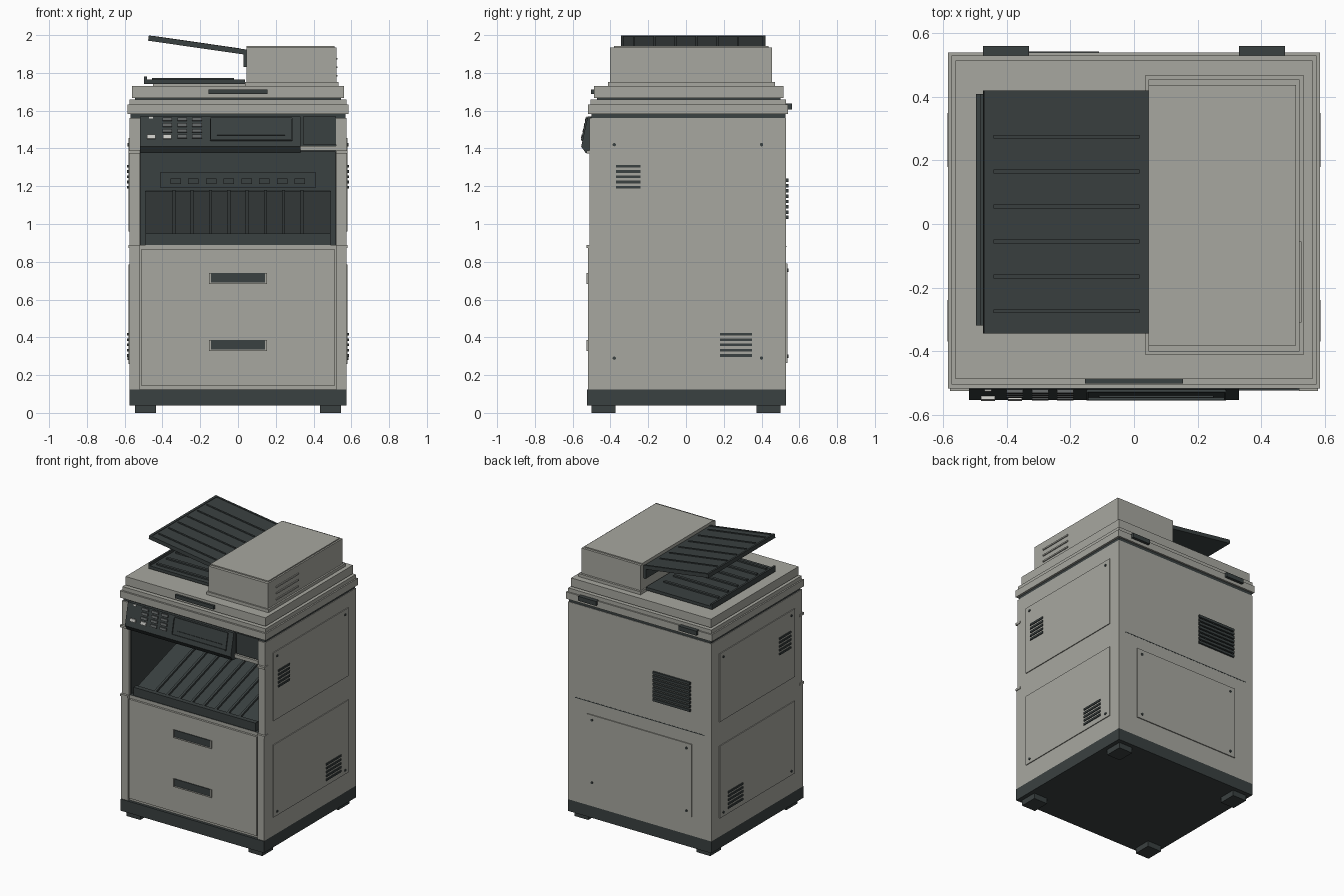
import bpy
import bmesh
import math
from mathutils import Matrix, Vector

default = bpy.data.objects.get("Cube")
if default:
    bpy.data.objects.remove(default, do_unlink=True)


def material(name, red, green, blue):
    mat = bpy.data.materials.new(name)
    mat.use_nodes = True
    color = (red, green, blue, 1)
    mat.diffuse_color = color
    mat.node_tree.nodes["Principled BSDF"].inputs["Base Color"].default_value = color
    return mat


casing = material("warm grey casing", .39, .39, .35)
dark = material("charcoal plastic", .042, .052, .052)
pale = material("pale key", .6, .6, .57)
key_grey = material("key grey", .12, .13, .13)


def finish(name, bm, *mats):
    bmesh.ops.recalc_face_normals(bm, faces=bm.faces)
    mesh = bpy.data.meshes.new(name)
    bm.to_mesh(mesh)
    bm.free()
    for mat in mats:
        mesh.materials.append(mat)
    obj = bpy.data.objects.new(name, mesh)
    bpy.context.collection.objects.link(obj)
    return obj


def add_box(bm, x, y, z, turn=None):
    """Add a box spanning three (low, high) ranges, optionally turned."""
    spans = (x, y, z)
    centre = Vector([(low + high) / 2 for low, high in spans])
    size = Vector([high - low for low, high in spans])
    place = Matrix.Translation(centre) @ Matrix.Diagonal(size).to_4x4()
    if turn:
        place = turn @ place
    bmesh.ops.create_cube(bm, size=1, matrix=place)


def box(name, mat, x, y, z, turn=None):
    bm = bmesh.new()
    add_box(bm, x, y, z, turn)
    return finish(name, bm, mat)


def boxes(name, mat, spans, turn=None):
    bm = bmesh.new()
    for x, y, z in spans:
        add_box(bm, x, y, z, turn)
    return finish(name, bm, mat)


def extrude_profile(bm, profile, x):
    face = bm.faces.new([bm.verts.new((x[0], y, z)) for y, z in profile])
    grown = bmesh.ops.extrude_face_region(bm, geom=[face])["geom"]
    moved = [v for v in grown if isinstance(v, bmesh.types.BMVert)]
    bmesh.ops.translate(bm, verts=moved, vec=(x[1] - x[0], 0, 0))


def around(centre, half):
    return (centre - half, centre + half)


def side_span(side, inner, outer):
    return tuple(sorted((side * inner, side * outer)))


def screws(name, points, axis):
    bm = bmesh.new()
    for point in points:
        place = Matrix.Translation(point) @ Matrix.Rotation(math.pi / 2, 4, axis)
        bmesh.ops.create_cone(bm, cap_ends=True, segments=12, radius1=.009,
                              radius2=.009, depth=.008, matrix=place)
    finish(name, bm, dark)


# Base and feet
box("base_plinth", dark, around(0, .575), (-.525, .53), (.04, .125))
boxes("feet", dark, [(around(sx * .49, .055), around(sy * .437, .063), (0, .04))
                     for sx in (-1, 1) for sy in (-1, 1)])

# Cabinet core with a dark paper bay
core = bmesh.new()
extrude_profile(core, [(-.505, .125), (.53, .125), (.53, 1.56), (-.49, 1.56),
                       (-.49, 1.385), (.3, 1.385), (.3, .89), (-.505, .89)],
                around(0, .52))
for face in core.faces:
    middle = face.calc_center_median()
    if .88 < middle.z < 1.39 and middle.y < .4 and abs(middle.x) < .1:
        face.material_index = 1
finish("cabinet_core", core, casing, dark)

# Side walls, liners, access panels and vents
for side, label in ((-1, "right"), (1, "left")):
    box(label + "_lower_wall", casing, side_span(side, .52, .575), (-.52, .53), (.125, .88))
    box(label + "_upper_wall", casing, side_span(side, .52, .575), (-.51, .53), (.88, 1.56))
    box(label + "_bay_liner", dark, side_span(side, .514, .521), (-.49, .3), (.89, 1.385))
    boxes(label + "_post_bands", casing,
          [(side_span(side, .52, .58), (-.526, -.48), around(z, .008)) for z in (.88, 1.38)])
    for panel, z, screw_z, vent_y, vent_z in (
            ("upper", (.96, 1.455), 1.42, (-.37, -.24), 1.25),
            ("lower", (.26, .785), .29, (.18, .35), .36)):
        name = label + "_" + panel
        box(name + "_access_panel", casing, side_span(side, .57, .581), (-.42, .44), z)
        boxes(name + "_vent", dark,
              [(side_span(side, .575, .587), vent_y, around(vent_z + row * .028, .007))
               for row in range(-2, 3)])
        screws(name + "_screws", [(side * .582, y, screw_z) for y in (-.38, .4)], "Y")

# Back panel, seam and vent
box("back_service_panel", casing, around(0, .42), (.52, .537), (.265, .79))
screws("back_screws", [(x, .538, z) for x in (-.38, .38) for z in (.3, .755)], "X")
box("back_seam", dark, around(0, .52), (.52, .531), around(.88, .003))
boxes("back_vent", dark, [((-.41, -.11), (.52, .543), around(1.035 + row * .028, .009))
                          for row in range(8)])

# Drawer front and scooped handles
box("drawer_front", casing, around(0, .513), (-.52, -.5), (.145, .865))
for label, z in (("upper", .715), ("lower", .36)):
    box(label + "_handle_recess", dark, around(0, .145), (-.525, -.515), around(z, .026))
    frame = [(around(side * .149, .005), (-.528, -.515), around(z, .026)) for side in (-1, 1)]
    frame.append((around(0, .154), (-.528, -.515), around(z - .028, .004)))
    boxes(label + "_handle_frame", casing, frame)

# Sloped output tray in the bay
slope = Matrix.Translation((0, -.48, .93)) @ Matrix.Rotation(.31, 4, "X")
box("bay_tray", dark, around(0, .49), (0, .8), (-.03, 0), slope)
boxes("bay_tray_ribs", dark, [(around(-.34 + i * .097, .008), (.02, .78), (0, .014))
                              for i in range(8)], slope)
box("bay_tray_lip", dark, around(0, .49), (-.5, -.465), (.89, .95))
box("exit_bar", dark, around(0, .41), (.25, .3), (1.19, 1.275))
boxes("exit_rollers", dark, [(around(-.33 + i * .094, .028), (.235, .25), around(1.227, .015))
                             for i in range(8)])

# Control panel with keypad and display
box("panel_backing", dark, around(0, .52), (-.495, -.48), (1.385, 1.57))
panel = bmesh.new()
extrude_profile(panel, [(-.485, 1.57), (-.52, 1.57), (-.555, 1.41),
                        (-.53, 1.375), (-.485, 1.375)], (-.52, .33))
finish("control_panel", panel, dark)
tilt = Matrix.Translation((0, -.52, 1.57)) @ Matrix.Rotation(-.215, 4, "X")
columns = (-.375, -.295, -.217)
keys = [(around(x, .026), (-.01, .002), around(-.017 - row * .031, .009))
        for x in columns for row in range(4)
        if not (x == columns[0] and row == 3)]
boxes("keypad", key_grey, keys, tilt)
boxes("pale_keys", pale, [(around(x, .022), (-.011, .002), around(-.112, .011))
                          for x in (-.46, columns[0])], tilt)
box("status_lamp", pale, around(-.46, .011), (-.006, .002), around(-.008, .005), tilt)
rim = [(around(.07, .216), (-.008, .002), around(z, .003)) for z in (-.012, -.13)]
rim += [(around(x, .003), (-.008, .002), (-.13, -.012)) for x in (-.146, .286)]
rim.append((around(.07, .18), (-.006, .002), around(-.1, .003)))
boxes("display_frame", dark, rim, tilt)
box("side_cover", dark, (.345, .52), (-.508, -.48), (1.42, 1.57))
box("side_shelf", casing, (.33, .52), (-.512, -.48), (1.388, 1.413))

# Scanner deck, lid and hinges
box("deck_gasket", dark, around(0, .57), (-.5, .527), (1.56, 1.582))
box("scanner_deck", casing, around(0, .585), (-.518, .54), (1.582, 1.632))
box("scanner_top", casing, around(0, .575), (-.505, .53), (1.632, 1.66))
box("lid_gap", dark, around(0, .545), (-.47, .5), (1.66, 1.668))
box("scanner_lid", casing, around(0, .562), (-.488, .515), (1.668, 1.73))
box("lid_handle", dark, around(0, .155), (-.503, -.48), around(1.7, .013))
boxes("lid_hinges", dark, [(around(side * .403, .072), (.53, .56), (1.605, 1.637))
                           for side in (-1, 1)])

# Document feeder
box("feeder_foot", casing, (.036, .533), (-.412, .47), (1.73, 1.752))
box("feeder_body", casing, (.046, .521), (-.402, .455), (1.752, 1.935))
box("feeder_cap", casing, (.046, .51), (-.382, .438), (1.935, 1.943))
boxes("feeder_side_slots", casing, [((.515, .528), (-.31, -.055), around(z, .005))
                                    for z in (1.785, 1.83, 1.875)])
box("feeder_mouth", dark, (.028, .05), (-.345, .42), (1.83, 1.92))

# Sloped feed tray and flat return tray
rise = Matrix.Translation((-.215, 0, 1.945)) @ Matrix.Rotation(.143, 4, "Y")
box("feed_tray", dark, around(0, .262), (-.345, .42), around(0, .012), rise)
rib_rows = [-.275 + i * .11 for i in range(6)]
tray_details = [(around(0, .232), around(y, .006), (.012, .017)) for y in rib_rows]
tray_details += [(around(0, .262), around(y, .007), (.012, .016)) for y in (-.338, .413)]
tray_details.append((around(-.254, .008), (-.345, .42), (.012, .016)))
boxes("feed_tray_ribs", dark, tray_details, rise)
box("return_tray", dark, (-.495, .036), (-.32, .41), (1.742, 1.764))
box("return_tray_spacer", casing, (-.45, .036), (-.28, .37), (1.73, 1.742))
box("return_tray_lip", dark, (-.497, -.483), (-.32, .41), (1.742, 1.782))
boxes("return_tray_ribs", dark, [((-.455, -.02), around(y, .01), (1.764, 1.774))
                                 for y in rib_rows])
